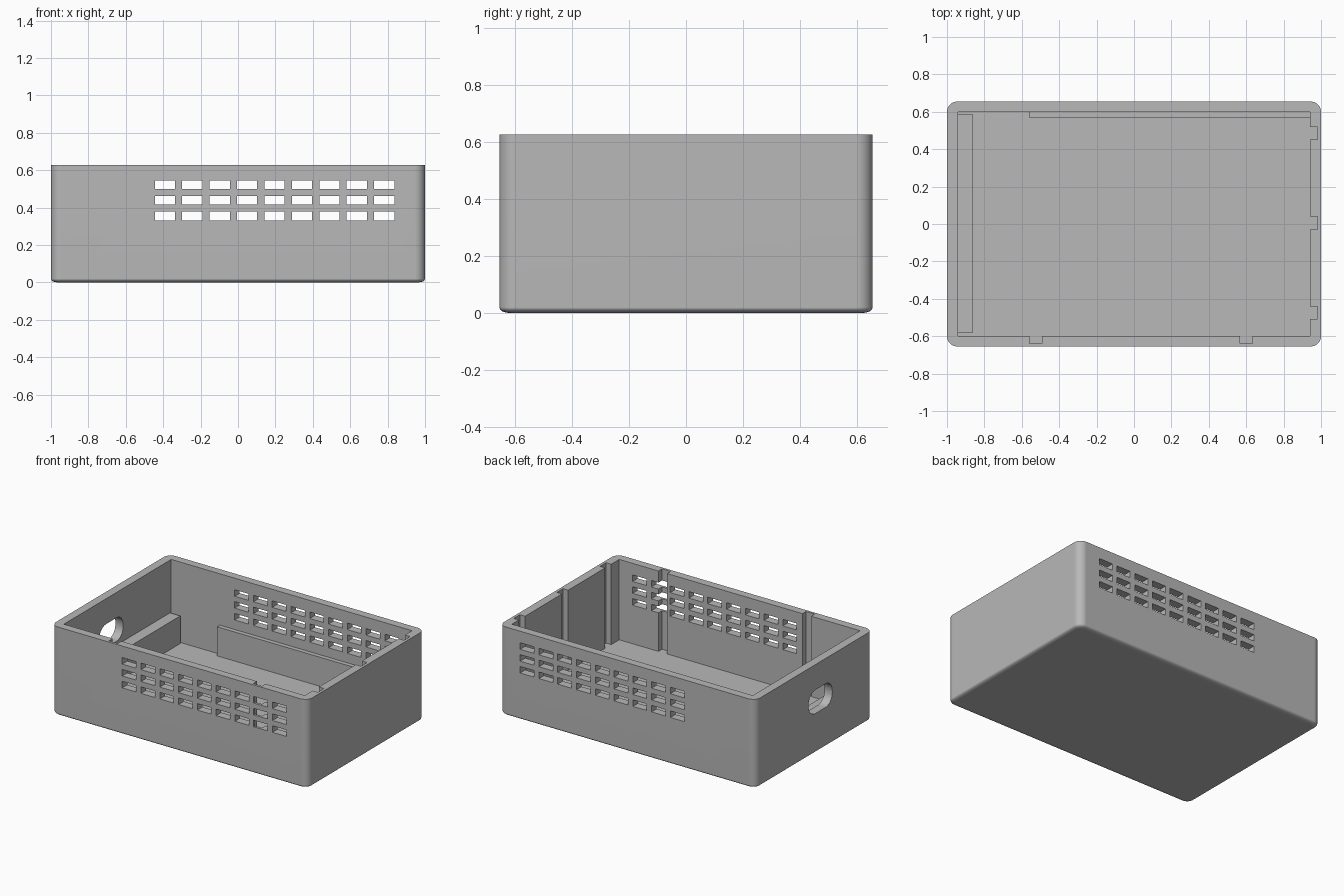
import bpy, bmesh, math
from mathutils import Matrix, Vector

cube = bpy.data.objects.get("Cube")
if cube:
    bpy.data.objects.remove(cube, do_unlink=True)

grey = bpy.data.materials.new("plain_grey")
grey.use_nodes = True
grey.diffuse_color = (0.48, 0.48, 0.48, 1)
grey.node_tree.nodes["Principled BSDF"].inputs["Base Color"].default_value = (0.48, 0.48, 0.48, 1)

HX, HY, HZ = 1.0, 0.655, 0.627       # outer half sizes and height
IX, IY, FLOOR = 0.94, 0.598, 0.06    # cavity half sizes and floor level


def make_object(name, bm):
    bmesh.ops.recalc_face_normals(bm, faces=bm.faces)
    mesh = bpy.data.meshes.new(name)
    bm.to_mesh(mesh)
    bm.free()
    mesh.materials.append(grey)
    obj = bpy.data.objects.new(name, mesh)
    bpy.context.collection.objects.link(obj)
    return obj


def add_box(bm, x, y, z):
    """Box given as three (low, high) ranges."""
    lo, hi = (Vector(v) for v in zip(x, y, z))
    m = Matrix.Translation((lo + hi) / 2) @ Matrix.Diagonal((*(hi - lo), 1))
    return bmesh.ops.create_cube(bm, size=1, matrix=m)["verts"]


def rounded_loop(hx, hy, r, steps=6):
    """Outline of a rounded rectangle, counterclockwise."""
    pts = []
    for i, (sx, sy) in enumerate([(1, 1), (-1, 1), (-1, -1), (1, -1)]):
        for k in range(steps + 1):
            a = math.pi / 2 * (i + k / steps)
            pts.append((sx * (hx - r) + r * math.cos(a), sy * (hy - r) + r * math.sin(a)))
    return pts


def stack(bm, loops):
    """Skin a list of closed 3D loops and cap both ends."""
    rings = [[bm.verts.new(p) for p in loop] for loop in loops]
    for a, b in zip(rings, rings[1:]):
        for i in range(len(a)):
            j = (i + 1) % len(a)
            bm.faces.new((a[i], a[j], b[j], b[i]))
    bm.faces.new(rings[0][::-1])
    bm.faces.new(rings[-1])


# Case body: rounded corners and a softly rounded bottom edge
bm = bmesh.new()
profile = [(0.036, 0), (0.022, 0.002), (0.010, 0.006), (0.003, 0.012), (0, 0.02), (0, HZ)]
stack(bm, [[(x, y, z) for x, y in rounded_loop(HX - d, HY - d, 0.055 - d)] for d, z in profile])
case = make_object("case", bm)

# Cutters: cavity, guide grooves, vents and cable opening
cutters = []

bm = bmesh.new()
add_box(bm, (-IX, IX), (-IY, IY), (FLOOR, HZ + 0.1))
cutters.append(make_object("cavity_cutter", bm))

bm = bmesh.new()
for y in (-0.475, 0.005, 0.485):
    add_box(bm, (IX - 0.03, 0.98), (y - 0.034, y + 0.034), (FLOOR, HZ + 0.1))
for x in (-0.525, 0.6):
    add_box(bm, (x - 0.034, x + 0.034), (-0.638, -IY + 0.03), (FLOOR, HZ + 0.1))
cutters.append(make_object("groove_cutter", bm))

bm = bmesh.new()
for col in range(9):
    for row in range(3):
        x, z = -0.391 + 0.1466 * col, 0.355 + 0.0837 * row
        add_box(bm, (x - 0.054, x + 0.054), (-0.8, 0.8), (z - 0.023, z + 0.023))
cutters.append(make_object("vent_cutter", bm))

bm = bmesh.new()
slot = rounded_loop(0.132, 0.083, 0.075)
stack(bm, [[(x, u - 0.07, v + 0.365) for u, v in slot] for x in (-1.1, -0.9)])
cutters.append(make_object("opening_cutter", bm))

for cutter in cutters:
    cutter.hide_render = True
    mod = case.modifiers.new(cutter.name, 'BOOLEAN')
    mod.operation, mod.solver, mod.object = 'DIFFERENCE', 'EXACT', cutter

# Bake the cuts and drop the cutters
bpy.context.view_layer.update()
deps = bpy.context.evaluated_depsgraph_get()
baked = bpy.data.meshes.new_from_object(case.evaluated_get(deps))
case.modifiers.clear()
case.data = baked
for cutter in cutters:
    bpy.data.objects.remove(cutter, do_unlink=True)

# Smooth rounded edges, keep the walls flat
bpy.ops.object.select_all(action='DESELECT')
case.select_set(True)
bpy.context.view_layer.objects.active = case
bpy.ops.object.shade_smooth_by_angle(angle=math.radians(30))
case.modifiers.new("flat_walls", 'WEIGHTED_NORMAL').keep_sharp = True

# Support block along the opening side
bm = bmesh.new()
add_box(bm, (-IX - 0.005, -0.86), (-0.58, 0.585), (FLOOR - 0.005, 0.255))
make_object("side_support", bm)

# Low ledge along the back wall
bm = bmesh.new()
add_box(bm, (-0.56, IX + 0.005), (0.567, IY + 0.005), (FLOOR - 0.005, 0.265))
make_object("back_ledge", bm)
